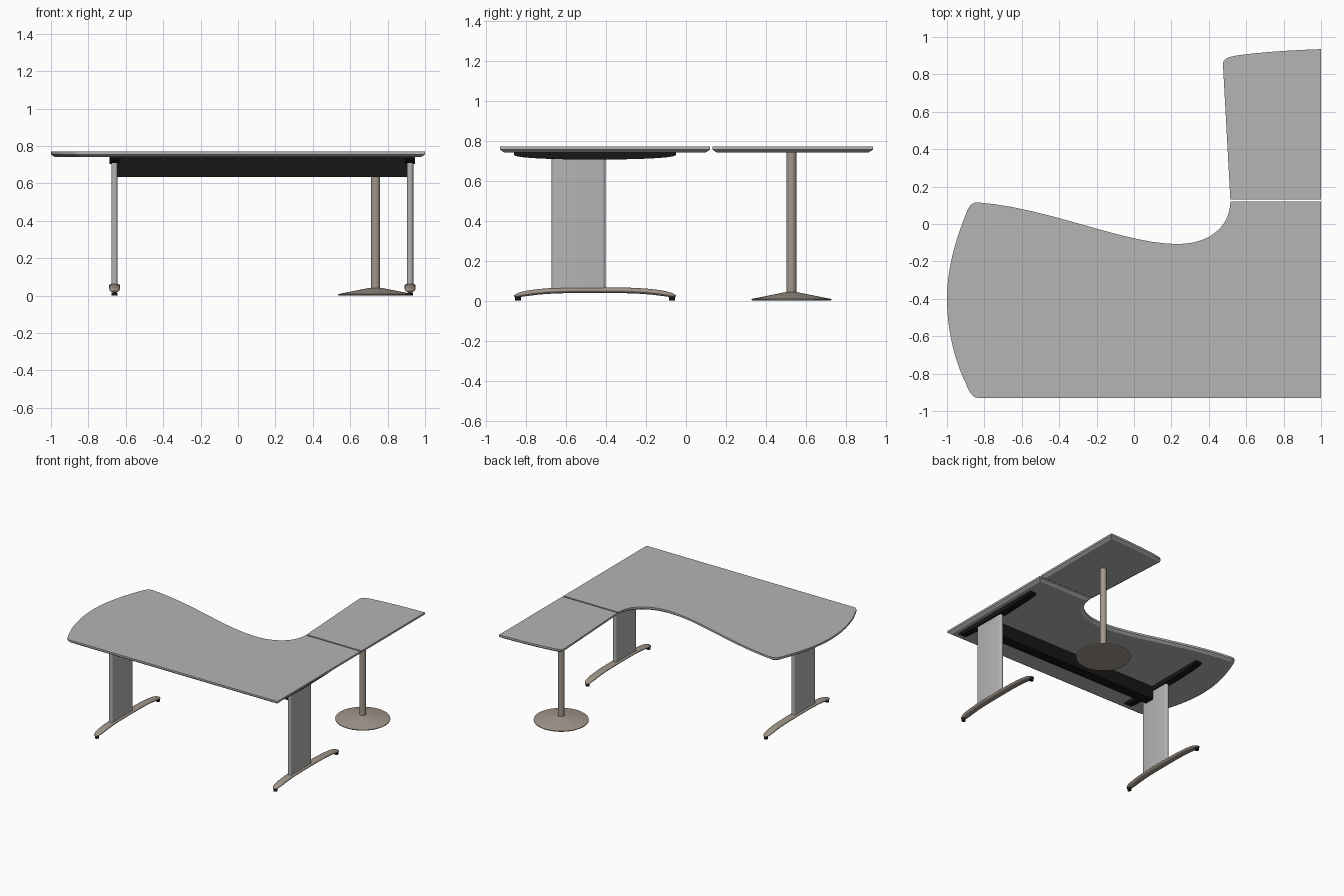
import bpy, bmesh, math
from mathutils import Vector
from mathutils.geometry import interpolate_bezier

cube = bpy.data.objects.get("Cube")
if cube:
    bpy.data.objects.remove(cube, do_unlink=True)


def material(name, r, g, b):
    m = bpy.data.materials.new(name)
    m.use_nodes = True
    m.diffuse_color = (r, g, b, 1)
    m.node_tree.nodes["Principled BSDF"].inputs["Base Color"].default_value = (r, g, b, 1)
    return m


GREY = material("light grey", 0.46, 0.46, 0.46)
TAUPE = material("warm metal", 0.36, 0.31, 0.26)
BLACK = material("black", 0.008, 0.008, 0.008)


def loft(name, rings, mat, smooth=30):
    """Skin a list of equal-length closed rings and cap both ends."""
    bm = bmesh.new()
    loops = [[bm.verts.new(p) for p in ring] for ring in rings]
    n = len(loops[0])
    for a, b in zip(loops, loops[1:]):
        for i in range(n):
            j = (i + 1) % n
            bm.faces.new((a[i], a[j], b[j], b[i]))
    bm.faces.new(loops[0][::-1])
    bm.faces.new(loops[-1])
    bmesh.ops.recalc_face_normals(bm, faces=bm.faces)
    mesh = bpy.data.meshes.new(name)
    bm.to_mesh(mesh)
    bm.free()
    mesh.materials.append(mat)
    ob = bpy.data.objects.new(name, mesh)
    bpy.context.collection.objects.link(ob)
    bpy.ops.object.select_all(action='DESELECT')
    ob.select_set(True)
    bpy.context.view_layer.objects.active = ob
    bpy.ops.object.shade_smooth_by_angle(angle=math.radians(smooth))
    return ob


def circle(x, y, z, r, n=32):
    return [(x + r * math.cos(math.tau * i / n), y + r * math.sin(math.tau * i / n), z)
            for i in range(n)]


def turned(name, x, y, profile, mat):
    return loft(name, [circle(x, y, z, r) for r, z in profile], mat)


def box(name, x0, x1, y0, y1, z0, z1, mat):
    return loft(name, [[(x0, y0, z), (x1, y0, z), (x1, y1, z), (x0, y1, z)] for z in (z0, z1)], mat)


def outline(start, segments, steps=14):
    """Points along straight (1 point) or cubic (3 point) segments."""
    pts = [Vector(start)]
    for seg in segments:
        if len(seg) == 3:
            pts += interpolate_bezier(pts[-1], *[Vector(p) for p in seg], steps)[1:]
        else:
            pts.append(Vector(seg[0]))
    return [Vector((p[0], p[1])) for p in pts]


def inset(pts, d):
    """Mitred inward offset of a counter-clockwise outline."""
    out = []
    for i, p in enumerate(pts):
        a = (p - pts[i - 1]).normalized()
        b = (pts[(i + 1) % len(pts)] - p).normalized()
        na, nb = Vector((-a.y, a.x)), Vector((-b.y, b.x))
        out.append(p + (na + nb) * d / (1 + na.dot(nb)))
    return out


def worktop(name, pts):
    # square upper edge with a bevelled underside
    layers = [(inset(pts, 0.022), 0.74), (pts, 0.755), (pts, 0.77)]
    loft(name, [[(p.x, p.y, z) for p in ring] for ring, z in layers], GREY, 25)


# Worktops
worktop("main_worktop", outline((1, -0.93), [
    [(1, 0.12)],
    [(0.515, 0.12)],
    [(0.515, 0), (0.42, -0.107), (0.23, -0.107)],
    [(-0.05, -0.107), (-0.45, 0.085), (-0.83, 0.115)],
    [(-0.87, 0.12), (-0.885, 0.09), (-0.9, 0.05)],
    [(-0.96, -0.1), (-1, -0.25), (-1, -0.4)],
    [(-1, -0.56), (-0.96, -0.73), (-0.9, -0.85)],
    [(-0.88, -0.9), (-0.865, -0.93), (-0.83, -0.93)],
]))
worktop("return_worktop", outline((0.515, 0.132), [
    [(1, 0.132)],
    [(1, 0.935)],
    [(0.85, 0.93), (0.7, 0.92), (0.58, 0.905)],
    [(0.5, 0.895), (0.472, 0.885), (0.476, 0.845)],
]))

# Pedestal under the return
turned("pedestal_base", 0.735, 0.527, [(0.195, 0), (0.2, 0.003), (0.2, 0.008), (0.03, 0.042)], TAUPE)
turned("pedestal_column", 0.735, 0.527, [(0.025, 0.035), (0.025, 0.742)], TAUPE)

# Two leg assemblies
MID_Y, HALF = -0.455, 0.405
for side, x in (("right", -0.66), ("left", 0.92)):
    # upright panel with rounded edges
    section = []
    for k in range(18):
        a = math.pi * (k % 9) / 8 + (0 if k < 9 else math.pi)
        cy = -0.419 if k < 9 else -0.656
        section.append((x + 0.017 * math.cos(a), cy + 0.017 * math.sin(a)))
    loft(side + "_leg_panel", [[(u, v, z) for u, v in section] for z in (0.05, 0.715)], GREY)

    # arched foot with an oval section and rounded tips
    rings = []
    for i in range(29):
        t = -math.cos(math.pi * i / 28)
        y = MID_Y + HALF * t
        z = 0.052 - 0.029 * abs(t) ** 3.5
        taper = max(0.25, (1 - abs(t) ** 16) ** 0.5)
        rings.append([(x + 0.03 * taper * math.cos(math.tau * k / 16), y,
                       z + 0.014 * taper * math.sin(math.tau * k / 16)) for k in range(16)])
    loft(side + "_foot", rings, TAUPE, 50)
    for end, s in (("front", -1), ("back", 1)):
        turned(f"{side}_{end}_glide", x, MID_Y + s * (HALF - 0.02),
               [(0.015, 0), (0.015, 0.018)], BLACK)

    # top bracket with a curved underside
    arc = [(MID_Y + HALF * math.cos(a), 0.73 - 0.025 * math.sin(a) ** 0.8)
           for a in (math.pi * i / 20 for i in range(20))] + [(MID_Y - HALF, 0.73)]
    arc += [(MID_Y - HALF, 0.741), (MID_Y + HALF, 0.741)]
    loft(side + "_top_bracket", [[(x + dx, y, z) for y, z in arc] for dx in (-0.027, 0.027)], BLACK)

# Beam between the legs
box("cross_beam", -0.643, 0.903, -0.63, -0.55, 0.635, 0.741, BLACK)
